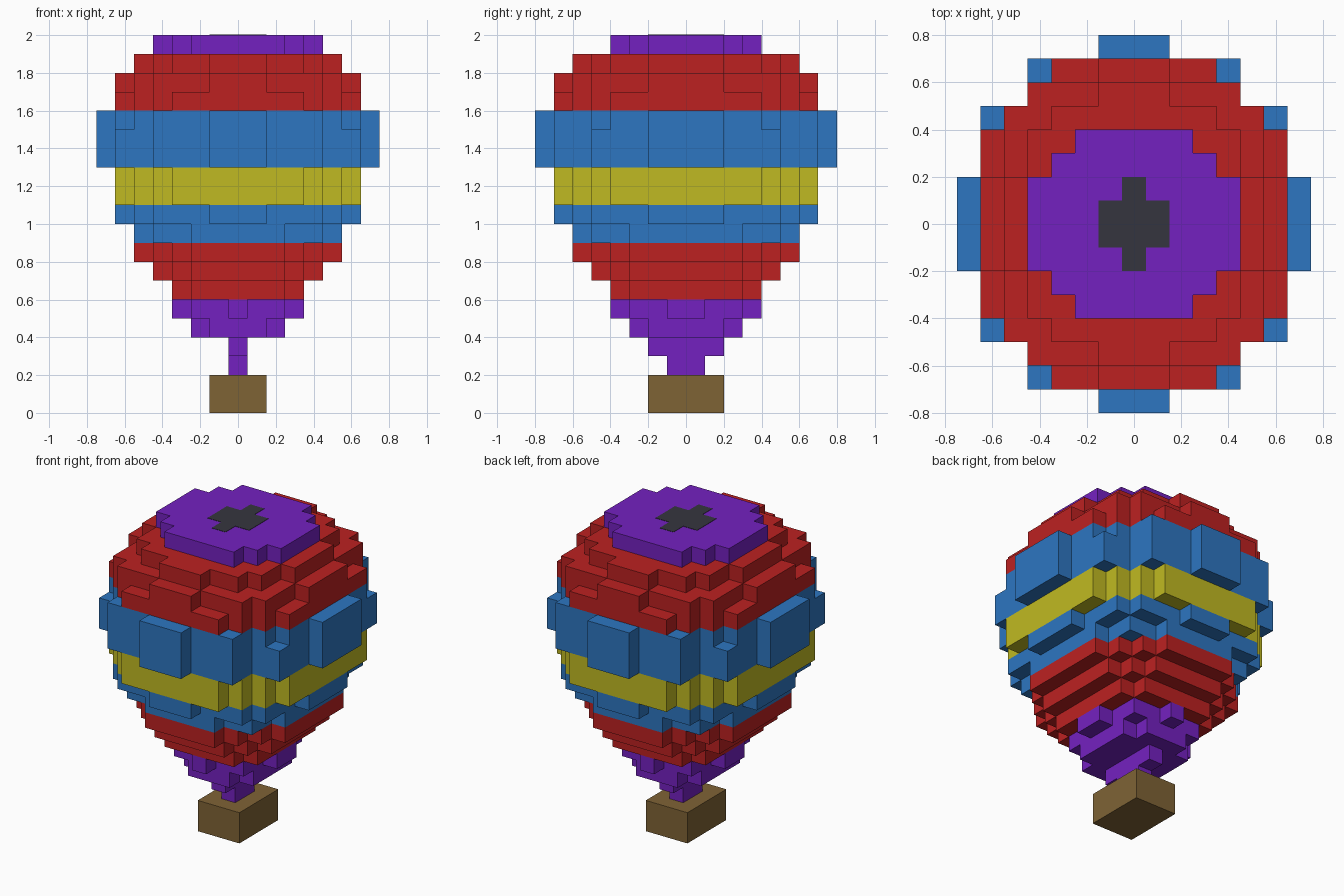
import bpy, bmesh

cube = bpy.data.objects.get("Cube")
if cube:
    bpy.data.objects.remove(cube, do_unlink=True)

U = 0.1  # size of one block


def linear(c):
    c /= 255
    return c / 12.92 if c <= 0.04045 else ((c + 0.055) / 1.055) ** 2.4


def material(name, rgb):
    m = bpy.data.materials.new(name)
    m.use_nodes = True
    col = (*[linear(c) for c in rgb], 1)
    m.diffuse_color = col
    bsdf = m.node_tree.nodes["Principled BSDF"]
    bsdf.inputs["Base Color"].default_value = col
    bsdf.inputs["Roughness"].default_value = 0.9
    return m


red = material("red", (188, 33, 33))
blue = material("blue", (45, 118, 193))
yellow = material("yellow", (192, 186, 34))
purple = material("purple", (116, 33, 192))
brown = material("brown", (127, 99, 53))
dark = material("dark grey", (53, 53, 62))


def outline(steps):
    """Closed stepped outline from the corners (half width, half depth) of one quadrant."""
    quad = []
    for i, (x, y) in enumerate(steps):      # widths grow, depths shrink
        if i:
            quad.append((steps[i - 1][0], y))
        quad.append((x, y))
    back_left = [(-x, y) for x, y in reversed(quad)]
    front = [(-x, -y) for x, y in reversed(quad + [])]
    # clockwise: back-left, back-right, front-right, front-left
    return (back_left + quad + [(x, -y) for x, y in reversed(quad)]
            + [(-x, -y) for x, y in quad])


def band(name, mat, layers):
    """Stack of stepped slabs; each is (bottom, top, quadrant corners) in blocks."""
    bm = bmesh.new()
    for z0, z1, steps in layers:
        pts = outline(steps)
        lo = [bm.verts.new((x * U, y * U, z0 * U)) for x, y in pts]
        hi = [bm.verts.new((x * U, y * U, z1 * U)) for x, y in pts]
        bm.faces.new(lo)
        bm.faces.new(hi[::-1])
        n = len(pts)
        for i in range(n):
            j = (i + 1) % n
            bm.faces.new((lo[j], lo[i], hi[i], hi[j]))
    bmesh.ops.recalc_face_normals(bm, faces=bm.faces)
    me = bpy.data.meshes.new(name)
    bm.to_mesh(me)
    bm.free()
    me.materials.append(mat)
    bpy.context.collection.objects.link(bpy.data.objects.new(name, me))


# Shared cross-sections of the envelope
round_seven = [(3.5, 7), (4.5, 6), (5.5, 5), (6.5, 4)]
plated_seven = [(1.5, 7), (4.5, 6), (5.5, 5), (6.5, 2)]

# Basket and neck
band("basket", brown, [(0, 2, [(1.5, 2)])])
band("neck", purple, [
    (2, 3, [(0.5, 1)]),
    (3, 4, [(0.5, 2)]),
    (4, 5, [(1.5, 3), (2.5, 2)]),
    (5, 6, [(0.5, 4), (2.5, 3), (3.5, 1)]),
])

# Envelope from bottom to top
band("lower_red_band", red, [
    (6, 7, [(2.5, 4), (3.5, 3)]),
    (7, 8, [(2.5, 5), (3.5, 4), (4.5, 3)]),
    (8, 9, [(2.5, 6), (3.5, 5), (4.5, 4), (5.5, 3)]),
])
band("lower_blue_band", blue, [
    (9, 10, [(2.5, 6), (4.5, 5), (5.5, 3)]),
    (10, 11, plated_seven),
])
band("yellow_band", yellow, [(11, 13, round_seven)])
band("wide_blue_band", blue, [
    (13, 15, [(1.5, 8), (4.5, 7), (6.5, 5), (7.5, 2)]),
    (15, 16, [(1.5, 8), (4.5, 7), (5.5, 5), (6.5, 4), (7.5, 2)]),
])
band("upper_red_band", red, [
    (16, 17, round_seven),
    (17, 18, plated_seven),
    (18, 19, [(1.5, 6), (3.5, 5), (4.5, 4), (5.5, 2)]),
])
band("crown", purple, [(19, 20, [(2.5, 4), (3.5, 3), (4.5, 2)])])

# Dark cross-shaped vent on the crown
band("crown_vent", dark, [(20, 20.02, [(0.5, 2), (1.5, 1)])])
